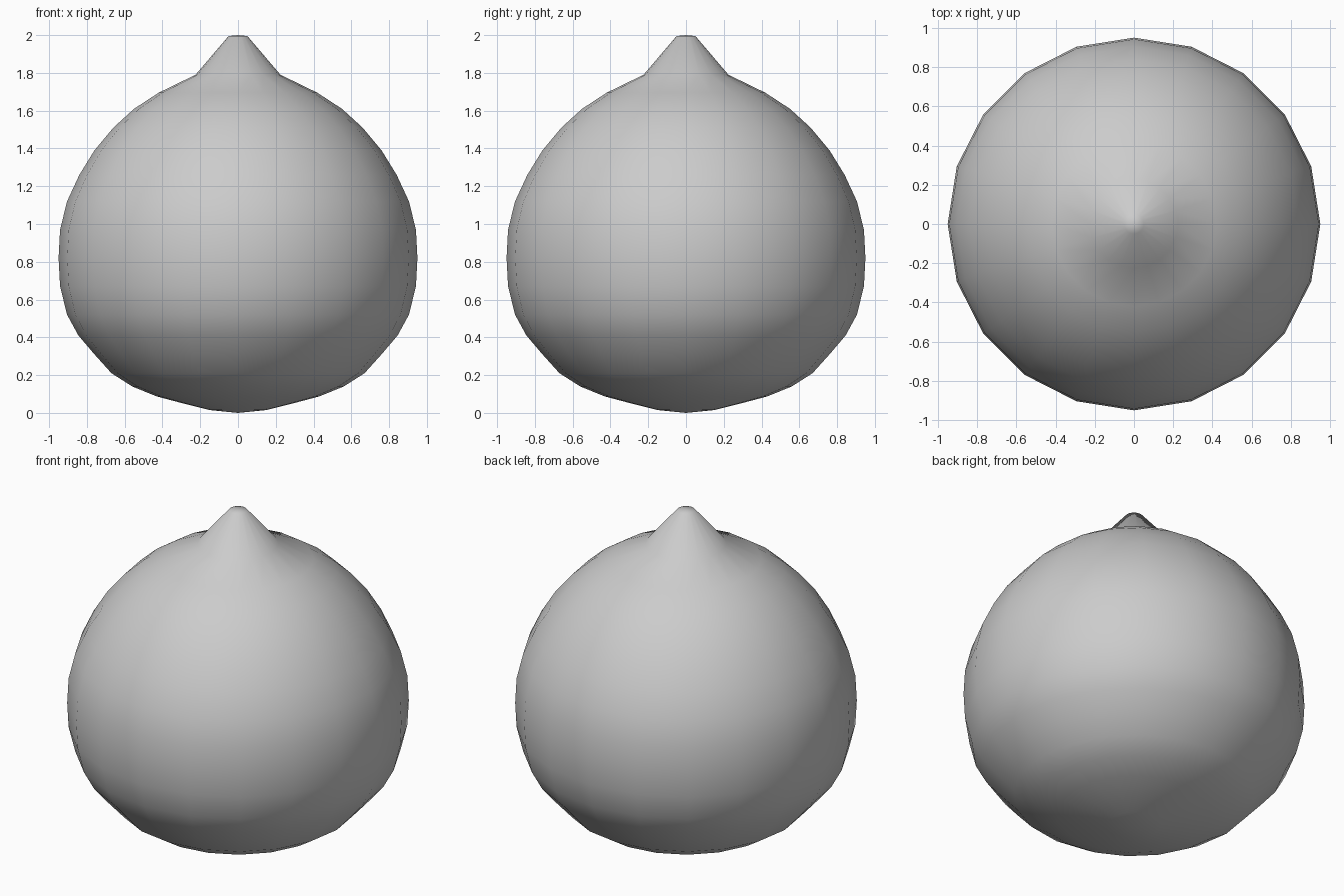
import bpy, bmesh
from math import sin, cos, pi

if "Cube" in bpy.data.objects:
    bpy.data.objects.remove(bpy.data.objects["Cube"])

SIDES = 20
# Profile of the drop: (radius, height) from bottom ring to tip ring
PROFILE = [(0.15, 0.015), (0.29, 0.05), (0.43, 0.087), (0.56, 0.14), (0.67, 0.21),
           (0.76, 0.31), (0.845, 0.41), (0.905, 0.52), (0.942, 0.67), (0.95, 0.82),
           (0.942, 0.97), (0.905, 1.12), (0.84, 1.26), (0.76, 1.39), (0.66, 1.51),
           (0.55, 1.61), (0.42, 1.695), (0.225, 1.79), (0.05, 1.995)]

bm = bmesh.new()
rings = [[bm.verts.new((r * cos(2 * pi * i / SIDES), r * sin(2 * pi * i / SIDES), z))
          for i in range(SIDES)] for r, z in PROFILE]
bottom = bm.verts.new((0, 0, 0))
tip = bm.verts.new((0, 0, 2))

# Skin the rings and close both poles
for i in range(SIDES):
    j = (i + 1) % SIDES
    for a, b in zip(rings, rings[1:]):
        bm.faces.new((a[i], a[j], b[j], b[i]))
    bm.faces.new((bottom, rings[0][j], rings[0][i]))
    bm.faces.new((tip, rings[-1][i], rings[-1][j]))
for f in bm.faces:
    f.smooth = True

mesh = bpy.data.meshes.new("drop_body")
bm.to_mesh(mesh)
bm.free()
bpy.context.collection.objects.link(bpy.data.objects.new("drop_body", mesh))
